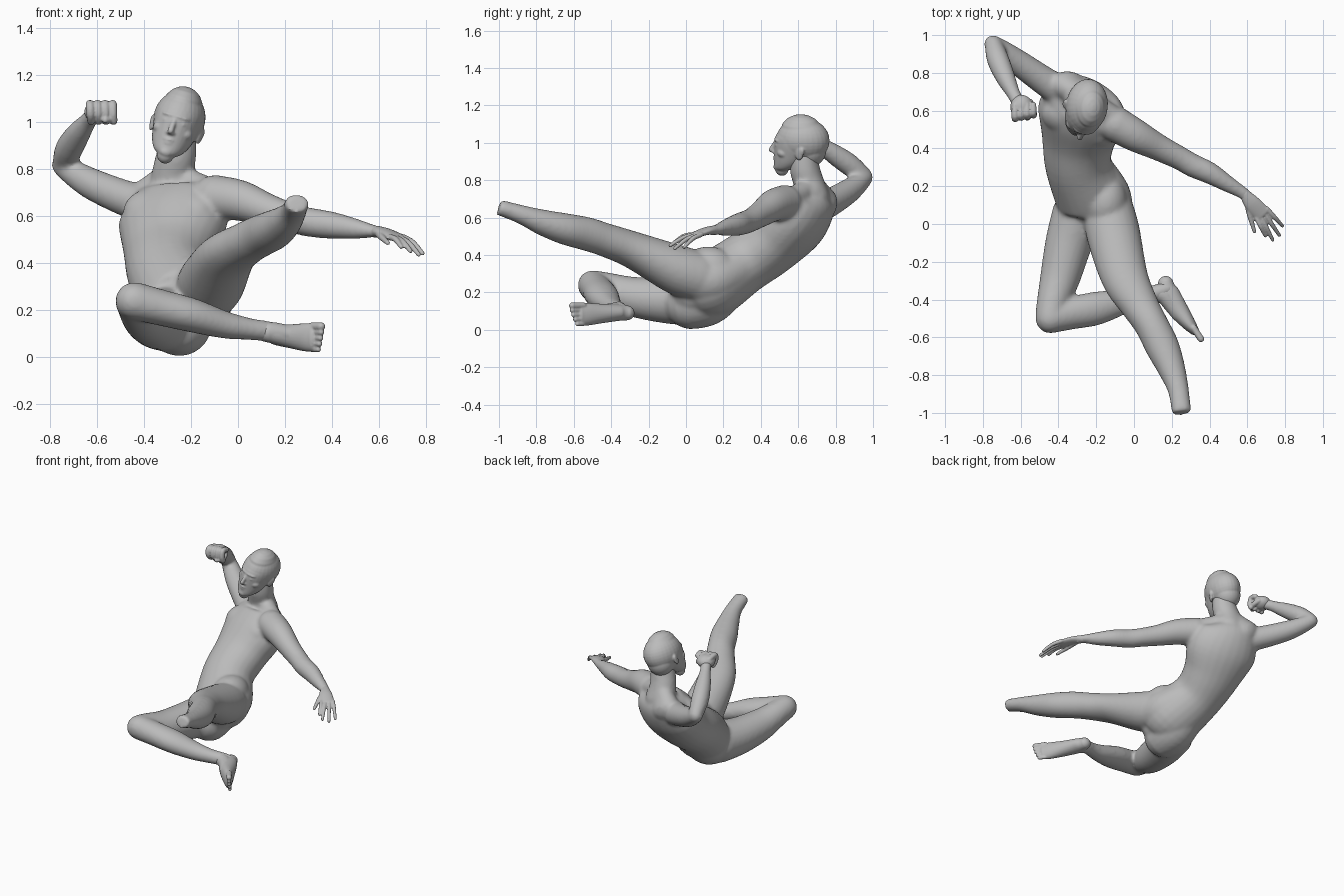
import bpy, bmesh, math
from mathutils import Vector, Matrix

cube = bpy.data.objects.get("Cube")
if cube:
    bpy.data.objects.remove(cube, do_unlink=True)

skin = bpy.data.materials.new("plain grey")
skin.use_nodes = True
skin.diffuse_color = (0.5, 0.5, 0.5, 1)
skin.node_tree.nodes["Principled BSDF"].inputs["Base Color"].default_value = (0.5, 0.5, 0.5, 1)


def spline(a, b, c, d, t):
    return 0.5 * (2 * b + (c - a) * t + (2 * a - 5 * b + 4 * c - d) * t * t
                  + (3 * b - 3 * c + d - a) * t ** 3)


def tube(bm, stations, side=(0, 0, 1), axis=None, round_end=True, n=24, steps=5):
    """Loft of ellipses; a station is x, y, z, side radius[, other radius[, side vector]]."""
    rows = []
    for s in stations:
        sv = s[5] if len(s) > 5 else side
        rows.append([*s[:4], s[4] if len(s) > 4 else s[3], *sv])
    p = [rows[0]] + rows + [rows[-1]]
    fine = []
    for i in range(1, len(p) - 2):
        for k in range(steps):
            fine.append([spline(*v, k / steps) for v in zip(p[i - 1], p[i], p[i + 1], p[i + 2])])
    fine.append(rows[-1])
    pos = [Vector(f[:3]) for f in fine]
    rings = []
    for i, f in enumerate(fine):
        t = Vector(axis) if axis else pos[min(i + 1, len(pos) - 1)] - pos[max(i - 1, 0)]
        t.normalize()
        s = Vector(f[5:8])
        s = (s - t * s.dot(t)).normalized()
        rings.append((pos[i], t, s, t.cross(s), f[3], f[4]))

    def cap(ring, sign):
        c, t, s, u, a, b = ring
        return [(c + t * sign * min(a, b) * math.sin(w), t, s, u, a * math.cos(w), b * math.cos(w))
                for w in (0.4, 0.8, 1.15, 1.45)]
    rings = cap(rings[0], -1)[::-1] + rings + (cap(rings[-1], 1) if round_end else [])
    loops = []
    for c, t, s, u, a, b in rings:
        loops.append([bm.verts.new(c + s * a * math.cos(2 * math.pi * j / n)
                                   + u * b * math.sin(2 * math.pi * j / n)) for j in range(n)])
    for lo, hi in zip(loops, loops[1:]):
        for j in range(n):
            bm.faces.new((lo[j], lo[(j + 1) % n], hi[(j + 1) % n], hi[j]))
    bm.faces.new(loops[0][::-1])
    bm.faces.new(loops[-1])


def blob(bm, centre, radii, rot=None):
    m = Matrix.Translation(centre) @ (rot.to_4x4() if rot else Matrix()) @ Matrix.Diagonal((*radii, 1))
    bmesh.ops.create_uvsphere(bm, u_segments=28, v_segments=18, radius=1, matrix=m)


def finish(bm, name, voxel, smooth):
    """Fuse the overlapping volumes into one smooth skin."""
    bmesh.ops.recalc_face_normals(bm, faces=bm.faces)
    me = bpy.data.meshes.new(name)
    bm.to_mesh(me)
    bm.free()
    me.materials.append(skin)
    ob = bpy.data.objects.new(name, me)
    bpy.context.collection.objects.link(ob)
    r = ob.modifiers.new("fuse", 'REMESH')
    r.mode = 'VOXEL'
    r.voxel_size = voxel
    r.use_smooth_shade = True
    s = ob.modifiers.new("soften", 'SMOOTH')
    s.factor = 0.5
    s.iterations = smooth


# ---- body: torso, neck, arms and legs fused together
bm = bmesh.new()
hip, mid, chest = (1, 0, .35), (1, -.15, .2), (.9, -.4, 0)
tube(bm, [(-.22, .04, .19, .15, .125, hip), (-.22, .13, .23, .197, .172, hip),
          (-.293, .305, .352, .178, .162, mid), (-.295, .45, .45, .196, .16, (.95, -.3, .1)),
          (-.275, .58, .573, .24, .165, chest), (-.275, .66, .67, .20, .135, chest),
          (-.27, .68, .725, .12, .08, chest)])
# neck, nape and sloping shoulder muscles
tube(bm, [(-.275, .68, .70, .105, .09), (-.275, .655, .79, .09, .082),
          (-.262, .635, .86, .085, .08), (-.25, .63, .94, .075, .072)], side=(1, 0, 0))
tube(bm, [(-.26, .66, .87, .055), (-.28, .68, .77, .08, .06), (-.34, .72, .67, .12, .088)],
     side=(.9, -.4, 0))
for end, r in (((-.41, .72, .655), .045), ((-.08, .54, .685), .06)):
    m = Vector((-.27, .675, .765)).lerp(Vector(end), .5)
    tube(bm, [(-.27, .67, .77, .06), (*m, r), (*end, .065)])
# chest muscles
twist = Matrix.Rotation(math.radians(-24), 3, 'Z') @ Matrix.Rotation(math.radians(-45), 3, 'X')
for c in ((-.21, .495, .62), (-.38, .565, .627)):
    blob(bm, c, (.112, .076, .10), twist)
# left side of the abdomen above the lifted thigh
blob(bm, (-.15, .12, .325), (.115, .15, .12))
# buttocks
tube(bm, [(-.25, .03, .143, .142), (-.26, .13, .178, .145), (-.28, .27, .30, .12)])
tube(bm, [(-.13, .08, .265, .125), (-.15, .16, .272, .128), (-.22, .29, .33, .11)])
# raised right arm
tube(bm, [(-.39, .70, .645, .082), (-.50, .775, .683, .075), (-.62, .86, .735, .067),
          (-.70, .92, .782, .056), (-.747, .954, .815, .047)])
tube(bm, [(-.745, .952, .82, .047), (-.72, .87, .885, .059), (-.68, .775, .95, .052),
          (-.638, .69, 1.005, .037), (-.61, .64, 1.035, .037)])
# stretched left arm
tube(bm, [(-.10, .53, .68, .095), (.01, .468, .665, .087), (.13, .405, .622, .071),
          (.24, .35, .588, .063), (.31, .31, .572, .062), (.40, .27, .56, .058),
          (.50, .21, .545, .044), (.575, .165, .535, .028, .034), (.61, .135, .53, .026, .034)])
# bent right leg
tube(bm, [(-.295, .05, .16, .14), (-.345, -.10, .158, .125), (-.39, -.28, .177, .107),
          (-.43, -.42, .22, .086), (-.442, -.498, .238, .081)])
tube(bm, [(-.438, -.497, .237, .081), (-.33, -.472, .21, .086, .077), (-.20, -.447, .178, .089, .073),
          (-.06, -.412, .137, .067, .059), (.05, -.385, .118, .049, .047),
          (.13, -.36, .108, .044), (.175, -.345, .10, .04)], side=(0, 1, 0))
# extended left leg, cut flat at the ankle
tube(bm, [(-.13, .06, .285, .135), (-.11, -.05, .322, .143, .133), (-.05, -.28, .425, .125, .1),
          (.03, -.43, .48, .101, .09), (.09, -.53, .512, .09, .09), (.15, -.65, .54, .09, .084),
          (.20, -.77, .575, .073, .069), (.235, -.88, .616, .056, .051), (.252, -1.0, .655, .052, .042)],
     side=(1, 0, 0), round_end=False)
finish(bm, "body", .011, 10)

# ---- head, in its own tilted frame (left, forward, up)
up = Vector((.28, .02, .96)).normalized()
fwd = Vector((-.13, -.98, 0))
fwd = (fwd - up * fwd.dot(up)).normalized()
left = up.cross(fwd)
frame = Matrix((left, fwd, up)).transposed()
C = Vector((-.255, .615, 1.0))


def H(r, f, h):
    return C + left * r + fwd * f + up * h


bm = bmesh.new()
# cranium, back of the skull, then the face and jaw
blob(bm, H(0, -.010, .016), (.11, .143, .12), frame)
blob(bm, H(0, -.045, -.035), (.09, .092, .095), frame)
jaw = [(-.153, .100, .036, .036), (-.135, .080, .06, .062), (-.10, .055, .08, .087),
       (-.05, .030, .094, .113), (0, .015, .102, .127), (.04, .008, .1, .125), (.07, .0, .085, .11)]
tube(bm, [(*H(0, f, h), a, b) for h, f, a, b in jaw], side=left, axis=up, n=32)
# nose, brow, lips, chin
tube(bm, [(*H(0, .131, .008), .011), (*H(0, .146, -.02), .012), (*H(0, .160, -.048), .014)], side=left, n=12)
blob(bm, H(0, .142, -.056), (.021, .016, .010), frame)
blob(bm, H(0, .114, .018), (.062, .030, .012), frame)
blob(bm, H(0, .134, -.086), (.026, .015, .007), frame)
blob(bm, H(0, .132, -.101), (.023, .015, .007), frame)
blob(bm, H(0, .122, -.14), (.030, .024, .022), frame)
for s in (-1, 1):
    # cheekbone, eye and ear
    blob(bm, H(s * .054, .083, -.045), (.034, .038, .028), frame)
    blob(bm, H(s * .036, .121, -.008), (.017, .015, .008), frame)
    ear = frame @ Matrix.Rotation(s * .3, 3, 'Z') @ Matrix.Rotation(.15, 3, 'X')
    blob(bm, H(s * .106, -.006, -.032), (.010, .023, .037), ear)
    blob(bm, H(s * .110, -.014, -.02), (.009, .018, .024), ear)
finish(bm, "head", .0055, 4)

# ---- open left hand
bm = bmesh.new()
across = Vector((.78, .62, 0))
tube(bm, [(.585, .16, .533, .028, .026), (.625, .11, .528, .043, .021), (.68, .052, .508, .046, .016)],
     side=across)
for k, tip in zip((-.036, -.012, .012, .036),
                  ((.695, -.062, .468), (.735, -.085, .450), (.770, -.06, .435), (.786, -.01, .440))):
    base = Vector((.675, .058, .509)) + across * k
    bend = base.lerp(Vector(tip), .5) + Vector((0, 0, .012))
    tube(bm, [(*base, .0138), (*bend, .0125), (*tip, .0095)], n=12)
tube(bm, [(.60, .12, .525, .018), (.612, .05, .51, .015), (.638, -.04, .485, .010)], n=12)
finish(bm, "left_hand", .005, 2)

# ---- clenched right fist
bm = bmesh.new()
blob(bm, (-.595, .62, 1.043), (.06, .064, .046))
for i in range(4):
    x, dy = -.63 + i * .032, i * .006
    tube(bm, [(x, .63, 1.068, .017), (x, .57 + dy, 1.074, .019), (x + .002, .558 + dy, 1.035, .018),
              (x + .004, .585, 1.004, .017)], side=(1, 0, 0), n=12)
tube(bm, [(-.55, .645, 1.035, .018), (-.536, .595, 1.015, .017), (-.565, .56, 1.008, .014)], n=12)
finish(bm, "right_fist", .005, 2)

# ---- right foot, sole turned outward
bm = bmesh.new()
tube(bm, [(.168, -.315, .09, .04, .042), (.178, -.365, .092, .045, .06), (.232, -.45, .087, .052, .053),
          (.288, -.525, .083, .06, .038), (.318, -.562, .081, .058, .026)])
# instep and ankle
tube(bm, [(.11, -.365, .108, .042), (.165, -.385, .10, .045), (.235, -.48, .093, .036)])
for i in range(5):
    z, r, d = .129 - i * .0245, (.018, .014, .0135, .013, .012)[i], (0, 0, .008, .018, .03)[i]
    tube(bm, [(.316, -.55, z, r), (.338 - d * .4, -.584 + d * .8, z, r),
              (.354 - d * .4, -.608 + d * .9, z, r)], n=12)
finish(bm, "right_foot", .005, 2)
